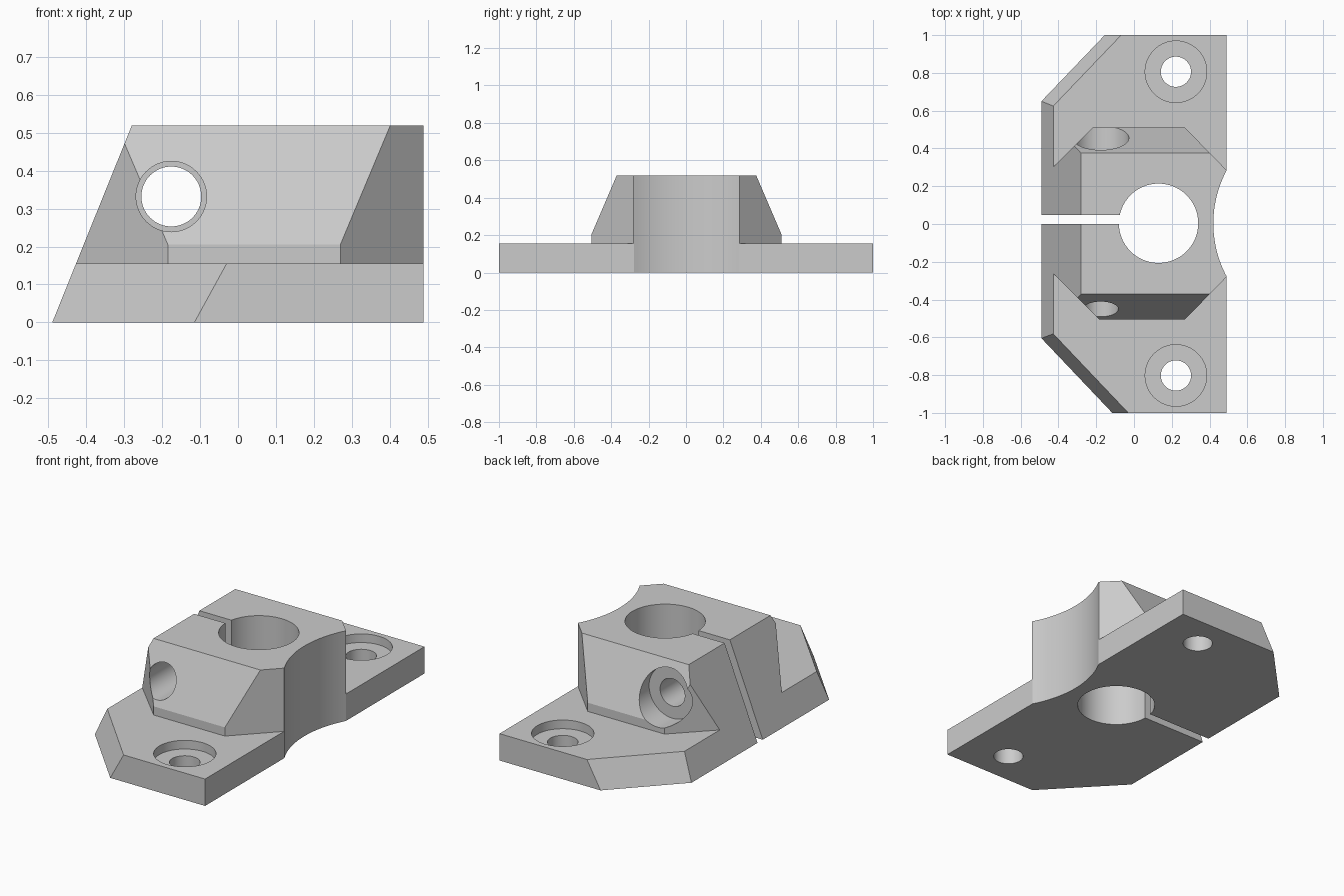
import bpy, bmesh, math
from mathutils import Vector, Matrix

cube = bpy.data.objects.get("Cube")
if cube:
    bpy.data.objects.remove(cube, do_unlink=True)

grey = bpy.data.materials.new("plain grey")
grey.use_nodes = True
colour = (0.6, 0.6, 0.6, 1)
grey.diffuse_color = colour
grey.node_tree.nodes["Principled BSDF"].inputs["Base Color"].default_value = colour


def finish(name, bm):
    bmesh.ops.recalc_face_normals(bm, faces=bm.faces)
    mesh = bpy.data.meshes.new(name)
    bm.to_mesh(mesh)
    bm.free()
    mesh.materials.append(grey)
    obj = bpy.data.objects.new(name, mesh)
    bpy.context.collection.objects.link(obj)
    return obj


def box_mesh(low, high):
    low, high = Vector(low), Vector(high)
    bm = bmesh.new()
    place = Matrix.Translation((low + high) / 2) @ Matrix.Diagonal((high - low).to_4d())
    bmesh.ops.create_cube(bm, size=1, matrix=place)
    return bm


def trimmed_box(name, low, high, planes):
    """Box with its corners sliced off by planes given as three points."""
    bm = box_mesh(low, high)
    inside = Vector((0, 0, 0.1))
    for points in planes:
        a, b, c = map(Vector, points)
        normal = (b - a).cross(c - a).normalized()
        if normal.dot(inside - a) > 0:
            normal = -normal
        geom = bm.verts[:] + bm.edges[:] + bm.faces[:]
        cut = bmesh.ops.bisect_plane(bm, geom=geom, plane_co=a, plane_no=normal,
                                     clear_outer=True)
        edges = [e for e in cut["geom_cut"] if isinstance(e, bmesh.types.BMEdge)]
        bmesh.ops.contextual_create(bm, geom=edges)
    return finish(name, bm)


def rod(name, start, end, radius, sides=64):
    start, end = Vector(start), Vector(end)
    axis = end - start
    turn = axis.to_track_quat("Z", "Y").to_matrix().to_4x4()
    bm = bmesh.new()
    bmesh.ops.create_cone(bm, cap_ends=True, segments=sides, radius1=radius,
                          radius2=radius, depth=axis.length,
                          matrix=Matrix.Translation((start + end) / 2) @ turn)
    return finish(name, bm)


def combine(target, tool, operation):
    tool.hide_render = True
    mod = target.modifiers.new(tool.name, "BOOLEAN")
    mod.operation, mod.object, mod.solver = operation, tool, "EXACT"
    bpy.context.view_layer.objects.active = target
    bpy.ops.object.modifier_apply(modifier=mod.name)
    bpy.data.objects.remove(tool, do_unlink=True)


def upright(a, b):
    return [(*a, 0), (*b, 0), (*b, 1)]


THICK, TOP = 0.155, 0.52
slant = [(-0.49, 0, 0), (-0.49, 1, 0), (-0.28, 0, TOP)]

# Mounting plate with sloped left edge and sloped corner cuts
bracket = trimmed_box("clamp_bracket", (-0.6, -1, 0), (0.49, 1, THICK), [
    slant,
    [(-0.49, -0.605, 0), (-0.115, -1, 0), (-0.03, -1, THICK)],
    [(-0.49, 0.65, 0), (-0.155, 1, 0), (-0.068, 1, THICK)],
])

# Clamp block with sloped front and back and upright corner cuts
block = trimmed_box("clamp_block", (-0.6, -0.505, 0), (0.49, 0.51, TOP), [
    slant,
    [(0, -0.505, 0.205), (1, -0.505, 0.205), (0, -0.37, TOP)],
    [(0, 0.51, 0.205), (1, 0.51, 0.205), (0, 0.375, TOP)],
    upright((-0.43, -0.26), (-0.19, -0.5)),
    upright((-0.43, 0.30), (-0.22, 0.51)),
    upright((0.27, -0.505), (0.49, -0.28)),
    upright((0.27, 0.51), (0.49, 0.285)),
])
combine(bracket, block, "UNION")

# Main bore, hollow on the right side and clamping slot
cutters = [
    rod("main_bore", (0.13, 0.004, -0.2), (0.13, 0.004, 0.8), 0.21, 96),
    rod("side_hollow", (1.015, 0.003, -0.2), (1.015, 0.003, 0.8), 0.595, 192),
    finish("clamp_slot", box_mesh((-0.8, 0, -0.2), (0.0, 0.048, 0.8))),
]

# Cross bolt: wider front half, narrower back half, recess for the head
for name, y1, y2, radius in (("bolt_front", -0.8, 0.02, 0.093),
                             ("bolt_back", 0.01, 0.8, 0.079),
                             ("bolt_head", 0.375, 0.8, 0.149)):
    cutters.append(rod(name, (-0.176, y1, 0.332), (-0.176, y2, 0.332), radius))

# Recessed screw holes in the plate
for y in (-0.802, 0.806):
    cutters.append(rod("screw_hole", (0.222, y, -0.2), (0.222, y, 0.4), 0.08))
    cutters.append(rod("screw_recess", (0.222, y, THICK - 0.05), (0.222, y, 0.4), 0.163))

for cutter in cutters:
    combine(bracket, cutter, "DIFFERENCE")

bpy.ops.object.select_all(action="DESELECT")
bracket.select_set(True)
bpy.context.view_layer.objects.active = bracket
bpy.ops.object.shade_smooth_by_angle(angle=math.radians(20))
